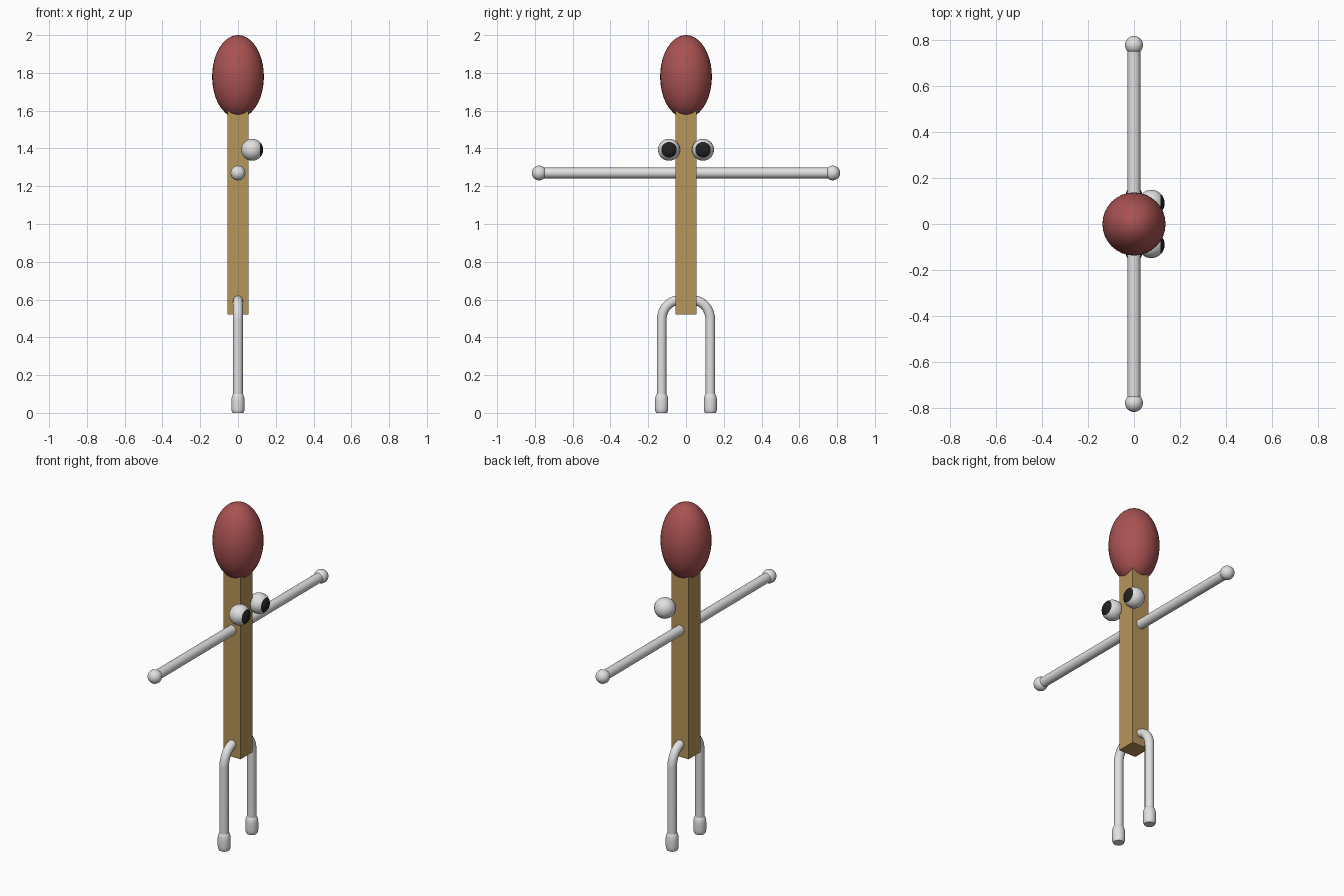
import bpy, bmesh, math
from mathutils import Vector

if "Cube" in bpy.data.objects:
    bpy.data.objects.remove(bpy.data.objects["Cube"])


def material(name, color):
    m = bpy.data.materials.new(name)
    m.diffuse_color = (*color, 1)
    m.use_nodes = True
    m.node_tree.nodes["Principled BSDF"].inputs["Base Color"].default_value = m.diffuse_color
    return m


WOOD = material("wood", (0.47, 0.30, 0.10))
RED = material("match red", (0.40, 0.085, 0.085))
WHITE = material("soft white", (0.75, 0.75, 0.75))
BLACK = material("pupil black", (0.015, 0.015, 0.015))


def finish(name, bm, mats, smooth=True):
    bmesh.ops.recalc_face_normals(bm, faces=bm.faces)
    me = bpy.data.meshes.new(name)
    bm.to_mesh(me)
    bm.free()
    for m in mats:
        me.materials.append(m)
    ob = bpy.data.objects.new(name, me)
    bpy.context.collection.objects.link(ob)
    if smooth:
        bpy.ops.object.select_all(action='DESELECT')
        ob.select_set(True)
        bpy.context.view_layer.objects.active = ob
        bpy.ops.object.shade_smooth_by_angle(angle=math.radians(40))
    return ob


def ellipsoid(name, center, radii, mat):
    bm = bmesh.new()
    bmesh.ops.create_uvsphere(bm, u_segments=32, v_segments=24, radius=1)
    bmesh.ops.scale(bm, vec=radii, verts=bm.verts)
    bmesh.ops.translate(bm, vec=center, verts=bm.verts)
    return finish(name, bm, [mat])


def tube(name, path, radii, mat, n=24):
    """Sweep a circle along a path in the YZ plane, capped at both ends."""
    bm = bmesh.new()
    pts = [Vector((0, y, z)) for y, z in path]
    rings = []
    for i, p in enumerate(pts):
        t = (pts[min(i + 1, len(pts) - 1)] - pts[max(i - 1, 0)]).normalized()
        side = Vector((1, 0, 0))
        up = t.cross(side)
        rings.append([bm.verts.new(p + radii[i] * (side * math.cos(a) + up * math.sin(a)))
                      for a in (2 * math.pi * k / n for k in range(n))])
    for a, b in zip(rings, rings[1:]):
        for k in range(n):
            bm.faces.new((a[k], a[(k + 1) % n], b[(k + 1) % n], b[k]))
    bm.faces.new(rings[0])
    bm.faces.new(rings[-1])
    return finish(name, bm, [mat])


# Square matchstick body
bm = bmesh.new()
bmesh.ops.create_cube(bm, size=1)
bmesh.ops.scale(bm, vec=(0.112, 0.112, 1.12), verts=bm.verts)
bmesh.ops.translate(bm, vec=(0, 0, 1.08), verts=bm.verts)
finish("body", bm, [WOOD], smooth=False)

# Match head
ellipsoid("head", (0, 0, 1.78), (0.137, 0.137, 0.22), RED)

for label, s in (("left", 1), ("right", -1)):
    # Arm with a ball hand
    tube(label + "_arm", [(0, 1.27), (s * 0.775, 1.27)], [0.028] * 2, WHITE)
    ellipsoid(label + "_hand", (0, s * 0.777, 1.27), (0.039,) * 3, WHITE)

    # Bent leg coming out of the body's side
    path = [(0, 0.596)]
    for i in range(13):
        a = math.pi / 2 * (1 - i / 12)
        path.append((s * (0.038 + 0.091 * math.cos(a)), 0.49 + 0.106 * math.sin(a)))
    path.append((s * 0.129, 0.05))
    tube(label + "_leg", path, [0.0255] * len(path), WHITE)

    # Rounded foot
    profile = [(0.029, 0), (0.034, 0.012), (0.035, 0.025), (0.035, 0.065),
               (0.033, 0.083), (0.029, 0.095), (0.024, 0.102)]
    tube(label + "_foot", [(s * 0.129, z) for r, z in profile],
         [r for r, z in profile], WHITE)

    # Eyeball looking along +x, with its pole cap coloured as the pupil
    bm = bmesh.new()
    bmesh.ops.create_uvsphere(bm, u_segments=32, v_segments=24, radius=0.058)
    for f in bm.faces:
        f.material_index = 1 if f.calc_center_median().z > 0.058 * math.cos(math.pi / 4) else 0
    for v in bm.verts:
        v.co = (v.co.z + 0.075, v.co.x + s * 0.09, v.co.y + 1.393)
    finish(label + "_eye", bm, [WHITE, BLACK])
